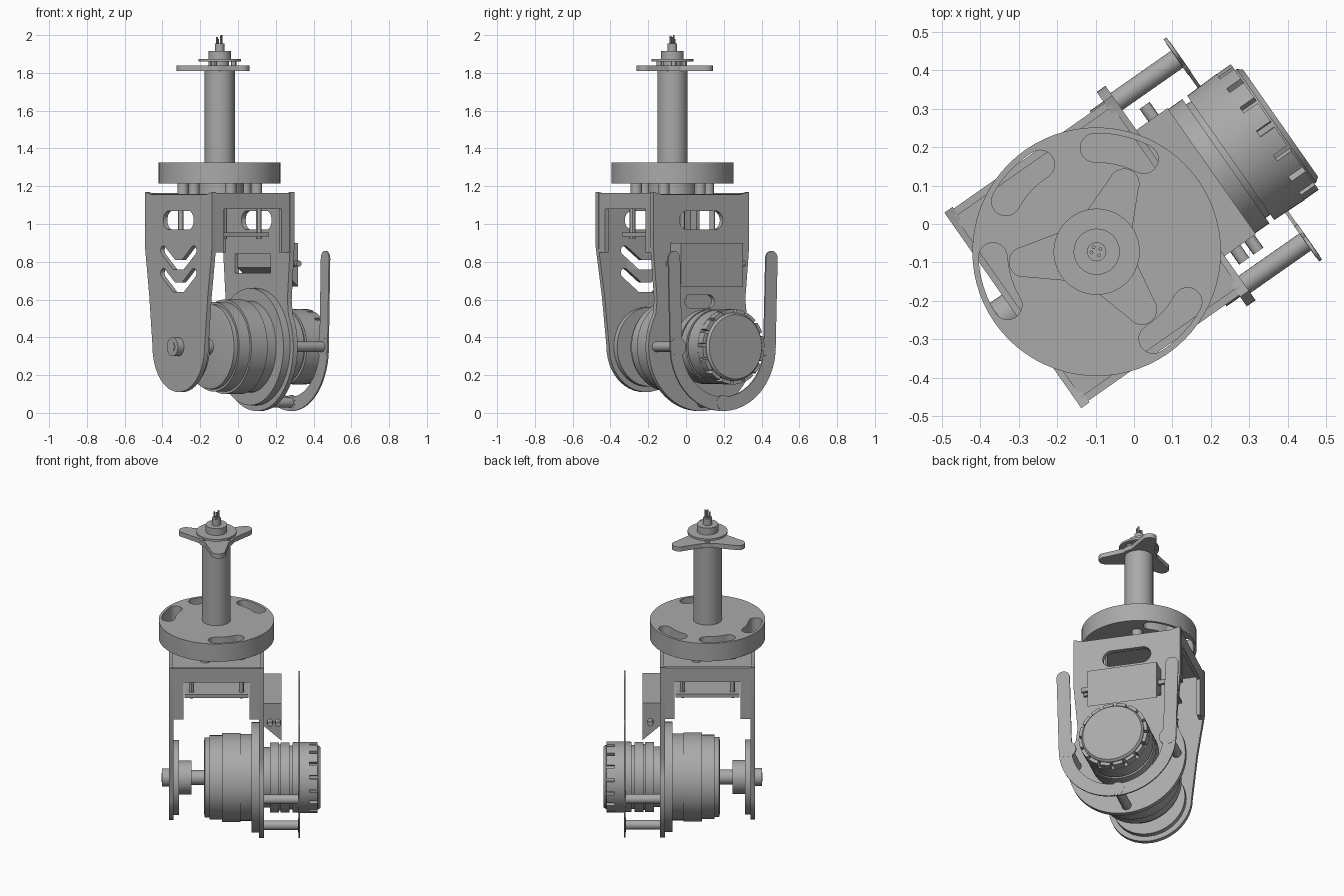
import bpy, bmesh, math
from mathutils import Matrix, Vector

cube = bpy.data.objects.get("Cube")
if cube:
    bpy.data.objects.remove(cube)

grey = bpy.data.materials.new("machined_grey")
grey.use_nodes = True
grey.diffuse_color = (0.4, 0.4, 0.4, 1)
grey.node_tree.nodes["Principled BSDF"].inputs["Base Color"].default_value = (0.4, 0.4, 0.4, 1)

# Module frame: x runs along the wheel axle, the whole module is turned about z
BASE = Matrix.Translation((-0.097, -0.072, 0)) @ Matrix.Rotation(math.radians(35), 4, 'Z')
FLAT = Matrix.Identity(4)
ALONG_X = Matrix(((0, 0, 1, 0), (1, 0, 0, 0), (0, 1, 0, 0), (0, 0, 0, 1)))
ALONG_Y = Matrix(((1, 0, 0, 0), (0, 0, -1, 0), (0, 1, 0, 0), (0, 0, 0, 1)))
AXLE_Z = 0.35


def finish(name, mesh, matrix):
    mesh.transform(BASE @ matrix)
    mesh.polygons.foreach_set("use_smooth", [True] * len(mesh.polygons))
    mesh.set_sharp_from_angle(angle=math.radians(30))
    mesh.materials.clear()
    mesh.materials.append(grey)
    obj = bpy.data.objects.new(name, mesh)
    bpy.context.collection.objects.link(obj)
    return obj


def sheet(name, loops, start, end, axis):
    """Flat part: the first loop is the outline, the others are holes."""
    curve = bpy.data.curves.new(name, 'CURVE')
    curve.dimensions = '2D'
    curve.fill_mode = 'BOTH'
    curve.extrude = (end - start) / 2
    for loop in loops:
        spline = curve.splines.new('POLY')
        spline.points.add(len(loop) - 1)
        for point, (x, y) in zip(spline.points, loop):
            point.co = (x, y, 0, 1)
        spline.use_cyclic_u = True
    temp = bpy.data.objects.new(name, curve)
    mesh = bpy.data.meshes.new_from_object(temp)
    bpy.data.objects.remove(temp)
    return finish(name, mesh, axis @ Matrix.Translation((0, 0, (start + end) / 2)))


def lathe(name, profile, axis=FLAT, centre=(0, 0, 0), sides=48):
    """Turned part from (position, radius) pairs."""
    bm = bmesh.new()
    rings = [[bm.verts.new((r * math.cos(math.tau * i / sides), r * math.sin(math.tau * i / sides), p))
              for i in range(sides)] for p, r in profile]
    for a, b in zip(rings, rings[1:]):
        for i in range(sides):
            j = (i + 1) % sides
            bm.faces.new((a[i], a[j], b[j], b[i]))
    bm.faces.new(rings[0][::-1])
    bm.faces.new(rings[-1])
    mesh = bpy.data.meshes.new(name)
    bm.to_mesh(mesh)
    bm.free()
    return finish(name, mesh, Matrix.Translation(centre) @ axis)


def rod(name, start, end, radius, axis=FLAT, centre=(0, 0, 0), sides=24):
    return lathe(name, [(start, radius), (end, radius)], axis, centre, sides)


def arc(cx, cy, r, a, b, n=24):
    return [(cx + r * math.cos(math.radians(a + (b - a) * i / n)),
             cy + r * math.sin(math.radians(a + (b - a) * i / n))) for i in range(n + 1)]


def rect(x0, x1, y0, y1):
    return [(x0, y0), (x1, y0), (x1, y1), (x0, y1)]


def stroke(path, width):
    """Round-ended band following a path."""
    pts = [Vector(p) for p in path]
    dirs = [(b - a).normalized() for a, b in zip(pts, pts[1:])]
    left, right = [], []
    for i, p in enumerate(pts):
        d0, d1 = dirs[max(i - 1, 0)], dirs[min(i, len(dirs) - 1)]
        t = (d0 + d1).normalized()
        n = Vector((-t.y, t.x)) * (width / 2 / t.dot(d0))
        left.append(tuple(p + n))
        right.append(tuple(p - n))

    def cap(p, d):
        a = math.degrees(math.atan2(d.y, d.x))
        return arc(p.x, p.y, width / 2, a + 90, a - 90, 10)[1:-1]
    return left + cap(pts[-1], dirs[-1]) + right[::-1] + cap(pts[0], -dirs[0])


# Fork plates
top_edge = [(0.31, 1.17), (0.25, 1.155), (-0.25, 1.155), (-0.31, 1.17)]
slot = stroke([(-0.09, 1.02), (0.09, 1.02)], 0.1)
chevrons = [stroke([(-0.14, z + 0.075), (-0.04, z), (0.04, z), (0.14, z + 0.075)], 0.05)
            for z in (0.785, 0.665)]
idle_outline = (top_edge + [(-0.31, 0.88), (-0.27, 0.62)]
                + arc(0, AXLE_Z, 0.24, 180, 360) + [(0.27, 0.62), (0.31, 0.88)])
sheet("idle_fork_plate", [idle_outline, slot] + chevrons, -0.266, -0.24, ALONG_X)
drive_outline = (top_edge + [(-0.31, 0.88), (-0.285, 0.6)]
                 + arc(0, AXLE_Z, 0.34, 150, 390, 48) + [(0.285, 0.6), (0.31, 0.88)])
sheet("drive_fork_plate", [drive_outline, slot, rect(-0.13, 0.2, 0.74, 0.84),
                           stroke([(-0.07, 0.59), (0.05, 0.59)], 0.07)], 0.238, 0.266, ALONG_X)

# Bridge between the plates, with a notched panel on each side
sheet("fork_bridge", [rect(-0.25, 0.25, -0.305, 0.305)], 1.13, 1.16, FLAT)
panel = [(-0.25, 1.165), (-0.25, 0.85), (-0.185, 0.85), (-0.185, 1.08),
         (0.185, 1.08), (0.185, 0.85), (0.25, 0.85), (0.25, 1.165)]
for name, y in (("front_panel", 0.285), ("rear_panel", -0.305)):
    sheet(name, [panel], y, y + 0.02, ALONG_Y)
sheet("inner_tray", [rect(-0.18, 0.18, -0.2, 0.2)], 0.935, 0.955, FLAT)
for x in (-0.14, 0.14):
    for y in (-0.16, 0.16):
        rod("tray_post", 0.92, 1.14, 0.015, FLAT, (x, y, 0), 12)

# Slotted turntable, its spacers and the column
slots = []
for a in (42, 102, 162, 282):
    slots.append(stroke(arc(0, 0, 0.27, a - 14, a + 14, 10), 0.075))
sheet("turntable", [arc(0, 0, 0.323, 0, 355, 71)] + slots, 1.215, 1.325, FLAT)
rod("turntable_bearing", 1.15, 1.22, 0.13, sides=40)
for a in (12, 72, 132, 192, 252, 312):
    x, y = arc(0, 0, 0.2, a, a, 1)[0]
    rod("turntable_spacer", 1.15, 1.22, 0.03, FLAT, (x, y, 0), 16)
rod("column", 1.31, 1.82, 0.08, sides=40)

# Three-armed star and the cable fitting on top
star = []
for a in (33, 153, 273):
    cx, cy = arc(0, 0, 0.19, a, a, 1)[0]
    star += arc(cx, cy, 0.04, a - 90, a + 90, 14)
    star += arc(0, 0, 0.1, a + 42, a + 78, 6)
sheet("star_plate", [star], 1.81, 1.838, FLAT)
for a in (90, 210, 330):
    x, y = arc(0, 0, 0.075, a, a, 1)[0]
    rod("collar_peg", 1.83, 1.865, 0.015, FLAT, (x, y, 0), 12)
rod("star_hub", 1.83, 1.865, 0.05)
rod("collar_ring", 1.86, 1.873, 0.112, sides=48)
lathe("cable_fitting", [(1.87, 0.06), (1.915, 0.06), (1.915, 0.025), (1.955, 0.025)], sides=32)
for x, y, top in ((0.012, 0, 2.0), (-0.012, 0.006, 1.99), (0, -0.012, 1.995), (0, 0.014, 1.98)):
    rod("cable_wire", 1.95, top, 0.005, FLAT, (x, y, 0), 8)

# Wheel, axle and idle side hub, all on one line
HUB = (0, 0, AXLE_Z)
lathe("wheel", [(-0.07, 0.2), (-0.065, 0.225), (-0.04, 0.225), (-0.04, 0.237), (0.03, 0.237),
                (0.03, 0.25), (0.135, 0.25), (0.135, 0.243), (0.2, 0.243)], ALONG_X, HUB, 64)
rod("wheel_flange", 0.195, 0.24, 0.31, ALONG_X, HUB, 64)
lathe("axle_hub", [(-0.24, 0.21), (-0.21, 0.21), (-0.21, 0.095), (-0.14, 0.095),
                   (-0.14, 0.042), (-0.06, 0.042)], ALONG_X, HUB, 48)
rod("axle_bolt", -0.305, -0.26, 0.05, ALONG_X, HUB, 24)
rod("axle_bolt_socket", -0.308, -0.3, 0.025, ALONG_X, HUB, 6)

# Motor with a notched end cap
lathe("motor_body", [(0.26, 0.17), (0.3, 0.17), (0.3, 0.197), (0.35, 0.197), (0.35, 0.185),
                     (0.36, 0.185), (0.36, 0.197), (0.41, 0.197), (0.41, 0.18), (0.425, 0.18),
                     (0.425, 0.197), (0.52, 0.2), (0.52, 0.18), (0.57, 0.18), (0.583, 0.17)],
      ALONG_X, HUB, 64)
teeth = []
for i in range(16):
    a = i * 22.5
    teeth += arc(0, 0, 0.199, a, a + 17, 4) + arc(0, 0, 0.176, a + 17.5, a + 22, 1)
cap = sheet("motor_cap_teeth", [teeth], 0.519, 0.565, Matrix.Translation(HUB) @ ALONG_X)

# U-shaped guard held on stand-off posts
guard_path = [(-0.315, 0.82)] + arc(0, AXLE_Z, 0.3025 + 0.0, 180, 360, 40) + [(0.315, 0.82)]
sheet("motor_guard", [stroke(guard_path, 0.075)], 0.459, 0.468, ALONG_X)
for y, z in ((-0.29, AXLE_Z), (0.29, AXLE_Z), (0, 0.055)):
    rod("guard_post", 0.25, 0.464, 0.027, ALONG_X, (0, y, z), 24)
    rod("guard_lug", 0.458, 0.469, 0.05 if y else 0.04, ALONG_X, (0, y, z), 24)

# Electronics box with a slanted underside and small connectors
sheet("electronics_box", [[(0.255, 0.9), (0.255, 0.77), (0.365, 0.67), (0.365, 0.9)]],
      -0.2, 0.2, ALONG_Y)
for x, y in ((0.32, 0.2), (0.345, -0.235), (0.3, -0.235)):
    rod("box_connector", -y - 0.04, -y + 0.005, 0.016, ALONG_Y, (x, 0, 0.79), 12)
